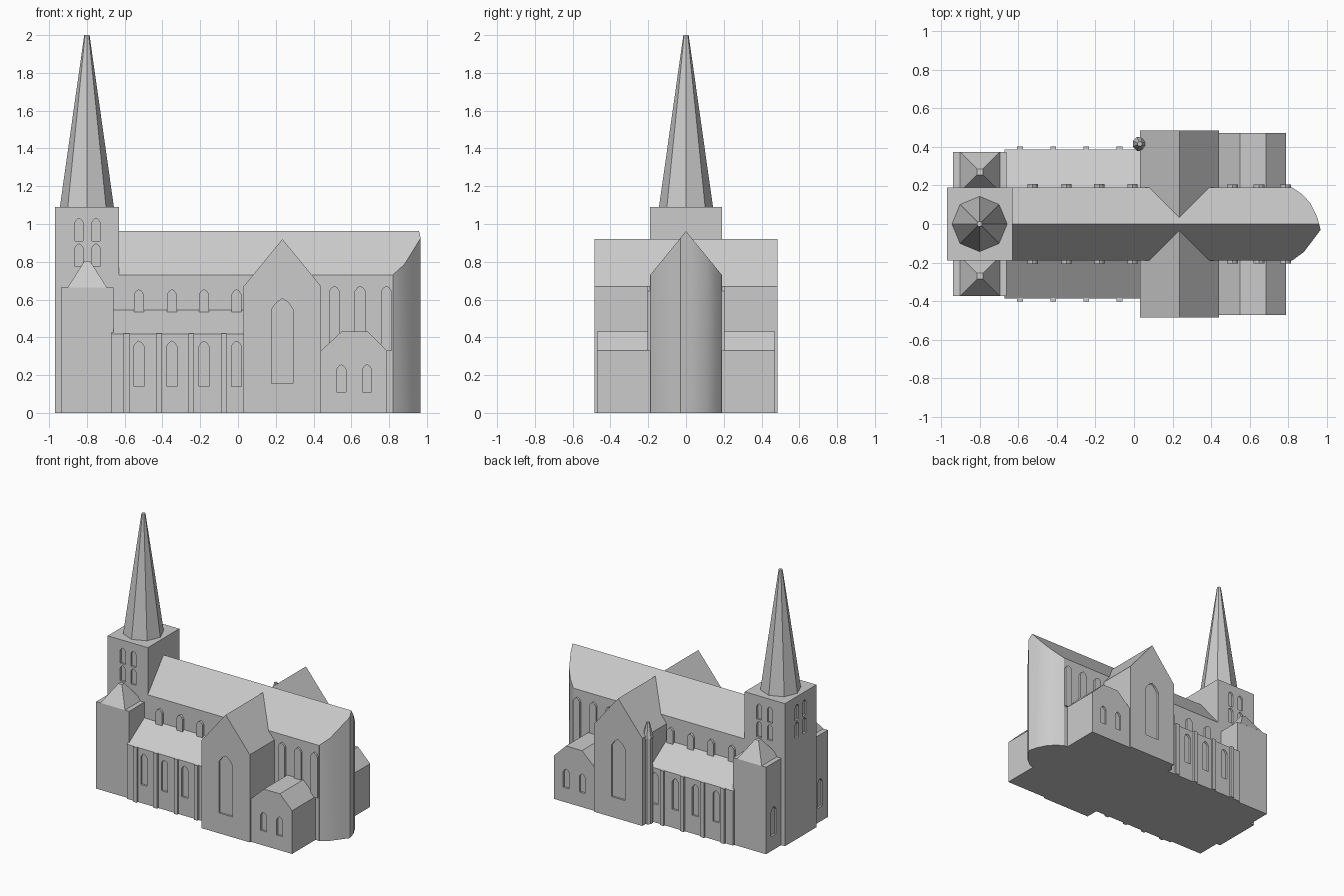
import bpy, bmesh, math

if "Cube" in bpy.data.objects:
    bpy.data.objects.remove(bpy.data.objects["Cube"])

stone = bpy.data.materials.new("grey stone")
stone.diffuse_color = (0.6, 0.6, 0.6, 1)
stone.use_nodes = True
stone.node_tree.nodes["Principled BSDF"].inputs["Base Color"].default_value = stone.diffuse_color


def finish(name, bm):
    bmesh.ops.recalc_face_normals(bm, faces=bm.faces)
    me = bpy.data.meshes.new(name)
    bm.to_mesh(me)
    bm.free()
    me.materials.append(stone)
    ob = bpy.data.objects.new(name, me)
    bpy.context.collection.objects.link(ob)
    return ob


def prism(name, pts, axis, a, b):
    """Extrude a 2D outline along one axis from a to b."""
    place = {"x": lambda p, t: (t, p[0], p[1]),
             "y": lambda p, t: (p[0], t, p[1]),
             "z": lambda p, t: (p[0], p[1], t)}[axis]
    bm = bmesh.new()
    lo = [bm.verts.new(place(p, a)) for p in pts]
    hi = [bm.verts.new(place(p, b)) for p in pts]
    bm.faces.new(lo)
    bm.faces.new(hi)
    for i in range(len(pts)):
        j = (i + 1) % len(pts)
        bm.faces.new((lo[i], lo[j], hi[j], hi[i]))
    return finish(name, bm)


def box(name, x0, x1, y0, y1, z0, z1):
    return prism(name, [(x0, y0), (x1, y0), (x1, y1), (x0, y1)], "z", z0, z1)


def cone(name, x, y, z0, z1, r0, r1, sides, turn=0.0):
    bm = bmesh.new()
    rings = []
    for z, r in ((z0, r0), (z1, r1)):
        rings.append([bm.verts.new((x + r * math.cos(turn + math.tau * i / sides),
                                    y + r * math.sin(turn + math.tau * i / sides), z))
                      for i in range(sides)])
    lo, hi = rings
    bm.faces.new(lo)
    bm.faces.new(hi)
    for i in range(sides):
        j = (i + 1) % sides
        bm.faces.new((lo[i], lo[j], hi[j], hi[i]))
    return finish(name, bm)


def lancet(c, w, z0, z1):
    """Pointed window outline."""
    h, s = w / 2, z1 - w * 0.5
    return [(c - h, z0), (c + h, z0), (c + h, s), (c + h * 0.55, s + w * 0.32),
            (c, z1), (c - h * 0.55, s + w * 0.32), (c - h, s)]


def boolean(ob, cutter, op="DIFFERENCE"):
    bpy.context.view_layer.objects.active = ob
    m = ob.modifiers.new("cut", "BOOLEAN")
    m.operation, m.object, m.solver = op, cutter, "EXACT"
    bpy.ops.object.modifier_apply(modifier=m.name)
    bpy.data.objects.remove(cutter)


DEPTH = 0.015


def recess(ob, outline, axis, face):
    """Sink a window into the wall lying at the signed coordinate 'face'."""
    s = math.copysign(1, face)
    boolean(ob, prism("cutter", outline, axis, face - s * DEPTH, face + s * 0.05))


# Nave with gabled roof, its east end trimmed to a rounded apse
nave = prism("nave", [(-0.19, 0), (0.19, 0), (0.19, 0.73), (0, 0.962), (-0.19, 0.73)],
             "x", -0.66, 1.1)
plan = [(-0.9, -0.3), (0.82, -0.3), (0.82, -0.189), (0.88, -0.145), (0.922, -0.09),
        (0.967, -0.03), (0.948, 0.04), (0.912, 0.11), (0.87, 0.155), (0.82, 0.189),
        (0.82, 0.3), (-0.9, 0.3)]
boolean(nave, prism("cutter", plan, "z", -0.1, 1.2), "INTERSECT")
bpy.ops.object.select_all(action="DESELECT")
nave.select_set(True)
bpy.context.view_layer.objects.active = nave
bpy.ops.object.shade_smooth_by_angle(angle=math.radians(35))

# Main tower with paired belfry windows on three sides, and spire
tower = box("tower", -0.97, -0.63, -0.19, 0.19, 0, 1.09)
for z0, z1 in ((0.775, 0.895), (0.91, 1.03)):
    for d in (-0.045, 0.045):
        for face in (-0.19, 0.19):
            recess(tower, lancet(-0.797 + d, 0.043, z0, z1), "y", face)
        recess(tower, lancet(d, 0.043, z0, z1), "x", -0.97)
cone("spire", -0.8, 0, 1.09, 2.0, 0.143, 0.014, 8)

# Transept running across the nave
transept = prism("transept", [(0.03, 0), (0.44, 0), (0.44, 0.67), (0.235, 0.92), (0.03, 0.67)],
                 "y", -0.485, 0.485)
for face in (-0.485, 0.485):
    recess(transept, lancet(0.235, 0.115, 0.155, 0.605), "y", face)

# Everything repeated on both long sides
BAYS = (-0.525, -0.35, -0.18, -0.008)
for s, side in ((-1, "front"), (1, "back")):
    # flanking turret with pyramid roof
    turret = box(f"{side}_turret", -0.938, -0.66, *sorted((s * 0.15, s * 0.373)), 0, 0.665)
    recess(turret, lancet(s * 0.28, 0.06, 0.11, 0.33), "x", -0.938)
    cone(f"{side}_turret_roof", -0.798, s * 0.27, 0.665, 0.803, 0.146, 0.022, 4, math.pi / 4)

    # side aisle with lean-to roof and windows
    aisle = prism(f"{side}_aisle", [(s * 0.1, 0), (s * 0.387, 0), (s * 0.387, 0.417),
                                    (s * 0.19, 0.545), (s * 0.1, 0.545)], "x", -0.67, 0.06)
    for x in BAYS:
        recess(aisle, lancet(x, 0.053, 0.14, 0.38), "y", s * 0.387)
        prism(f"{side}_clerestory_window", lancet(x, 0.053, 0.5, 0.655),
              "y", s * 0.17, s * 0.207)
    for x in (-0.59, -0.418, -0.247, -0.075):
        box(f"{side}_buttress", x - 0.015, x + 0.015,
            *sorted((s * 0.37, s * 0.402)), 0, 0.42)

    # choir windows and the low chapel beneath them
    for x in (0.51, 0.647, 0.785):
        prism(f"{side}_choir_window", lancet(x, 0.058, 0.33, 0.673),
              "y", s * 0.17, s * 0.205)
    end = s * 0.472
    chapel = prism(f"{side}_chapel", [(0.42, 0), (0.788, 0), (0.788, 0.33), (0.685, 0.432),
                                      (0.55, 0.432), (0.44, 0.33), (0.42, 0.33)],
                   "y", s * 0.15, end)
    for x in (0.547, 0.683):
        recess(chapel, lancet(x, 0.05, 0.11, 0.255), "y", end)

# Round stair turret in the corner of the back transept
cone("stair_turret", 0.03, 0.415, 0, 0.655, 0.033, 0.033, 8, math.pi / 8)
cone("stair_turret_roof", 0.03, 0.415, 0.655, 0.77, 0.039, 0.012, 8, math.pi / 8)
